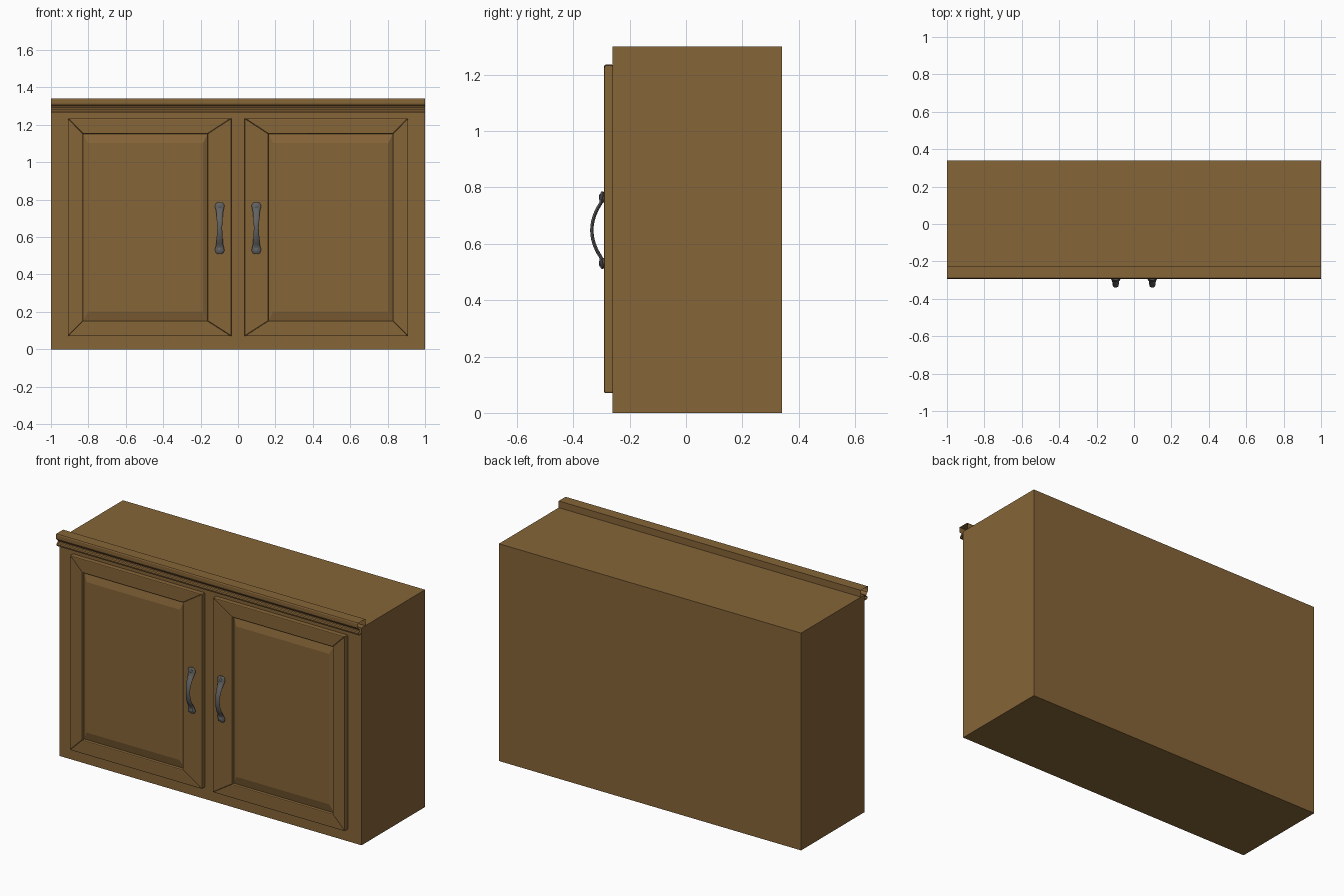
import bpy, bmesh, math

if "Cube" in bpy.data.objects:
    bpy.data.objects.remove(bpy.data.objects["Cube"])

def material(name, rgb):
    m = bpy.data.materials.new(name)
    m.diffuse_color = (*rgb, 1)
    m.use_nodes = True
    m.node_tree.nodes["Principled BSDF"].inputs["Base Color"].default_value = m.diffuse_color
    return m

wood = material("wood", (0.24, 0.13, 0.04))
metal = material("dark_metal", (0.12, 0.12, 0.12))

def make(name, verts, faces, mat, recalc=True, bevel=0, smooth=False):
    me = bpy.data.meshes.new(name)
    me.from_pydata(verts, [], faces)
    if recalc:
        bm = bmesh.new()
        bm.from_mesh(me)
        bmesh.ops.recalc_face_normals(bm, faces=bm.faces)
        bm.to_mesh(me)
        bm.free()
    ob = bpy.data.objects.new(name, me)
    bpy.context.collection.objects.link(ob)
    me.materials.append(mat)
    if bevel:
        b = ob.modifiers.new("bevel", 'BEVEL')
        b.width, b.segments, b.limit_method = bevel, 2, 'ANGLE'
    if smooth:
        bpy.ops.object.select_all(action='DESELECT')
        ob.select_set(True)
        bpy.context.view_layer.objects.active = ob
        bpy.ops.object.shade_smooth_by_angle(angle=math.radians(40))
    return ob

def loft(name, rings, mat, **kw):
    """Skin equal-sized closed rings and cap both ends."""
    n = len(rings[0])
    verts = [p for r in rings for p in r]
    faces = [(k*n+i, k*n+(i+1) % n, (k+1)*n+(i+1) % n, (k+1)*n+i)
             for k in range(len(rings)-1) for i in range(n)]
    faces += [tuple(range(n)), tuple(range(len(verts)-n, len(verts)))]
    return make(name, verts, faces, mat, **kw)

def rect(x0, x1, z0, z1, y):
    return [(x0, y, z0), (x1, y, z0), (x1, y, z1), (x0, y, z1)]

# Cabinet box
loft("cabinet_body", [rect(-1, 1, 0, 1.3, -0.26), rect(-1, 1, 0, 1.3, 0.34)], wood)

# Crown moulding: open profile swept across the front, ends left open
profile = [(-0.225, 1.30), (-0.225, 1.34), (-0.29, 1.34), (-0.293, 1.335), (-0.293, 1.315),
           (-0.289, 1.305), (-0.28, 1.30), (-0.275, 1.292), (-0.277, 1.286),
           (-0.284, 1.282), (-0.287, 1.275), (-0.284, 1.265), (-0.26, 1.265)]
n = len(profile)
make("crown_moulding", [(x, y, z) for x in (-1, 1) for y, z in profile],
     [(i, n+i, n+i+1, i+1) for i in range(n-1)], wood, recalc=False)

def handle(side, s):
    cx, cz = s*0.098, 0.648
    # half path: offset from centre, y, half width, half thickness
    half = [(0.137, -0.296, 0.012, 0.004), (0.132, -0.297, 0.020, 0.006),
            (0.120, -0.298, 0.025, 0.007), (0.108, -0.299, 0.024, 0.007),
            (0.096, -0.302, 0.020, 0.006)]
    for t in (0.082, 0.066, 0.050, 0.033, 0.016):
        half.append((t, -0.334 + 0.032*(t/0.096)**2, 0.013 + 0.006*t/0.096, 0.006))
    path = half + [(0, -0.334, 0.0125, 0.006)] + [(-t, y, w, h) for t, y, w, h in reversed(half)]
    rings = []
    for k, (t, y, w, h) in enumerate(path):
        a, b = path[max(k-1, 0)], path[min(k+1, len(path)-1)]
        dz, dy = b[0]-a[0], b[1]-a[1]
        d = math.hypot(dz, dy)
        nz, ny = -dy/d, dz/d
        ring = []
        for i in range(12):
            ang = 2*math.pi*i/12
            u, v = w*math.cos(ang), h*math.sin(ang)
            ring.append((cx+u, y+v*ny, cz+t+v*nz))
        rings.append(ring)
    loft(side + "_handle", rings, metal, smooth=True)
    # Mounting feet and screw heads
    for end, e in (("upper", 1), ("lower", -1)):
        z = cz + e*0.117
        rings = [[(cx + r*math.cos(2*math.pi*i/16), y, z + r*math.sin(2*math.pi*i/16))
                  for i in range(16)] for r, y in ((0.018, -0.289), (0.018, -0.299),
                                                   (0.011, -0.300), (0.011, -0.306), (0.007, -0.308))]
        loft(f"{side}_{end}_handle_screw", rings, metal, smooth=True)

# Doors: four mitred frame members around a raised panel
for side, s in (("left", -1), ("right", 1)):
    xo, xi, z0, z1 = 0.91, 0.035, 0.07, 1.235
    po, pi, p0, p1 = 0.828, 0.163, 0.152, 1.152
    members = {
        "outer_stile": [(xo, z0), (xo, z1), (po, p1), (po, p0)],
        "inner_stile": [(xi, z0), (pi, p0), (pi, p1), (xi, z1)],
        "top_rail": [(xi, z1), (pi, p1), (po, p1), (xo, z1)],
        "bottom_rail": [(xi, z0), (xo, z0), (po, p0), (pi, p0)],
    }
    for part, pts in members.items():
        loft(f"{side}_door_{part}", [[(s*x, y, z) for x, z in pts] for y in (-0.258, -0.29)],
             wood, bevel=0.005)
    loft(f"{side}_door_panel",
         [rect(s*pi, s*po, p0, p1, -0.258), rect(s*pi, s*po, p0, p1, -0.272),
          rect(s*(pi+0.025), s*(po-0.025), p0+0.05, p1-0.05, -0.285)], wood)
    handle(side, s)
